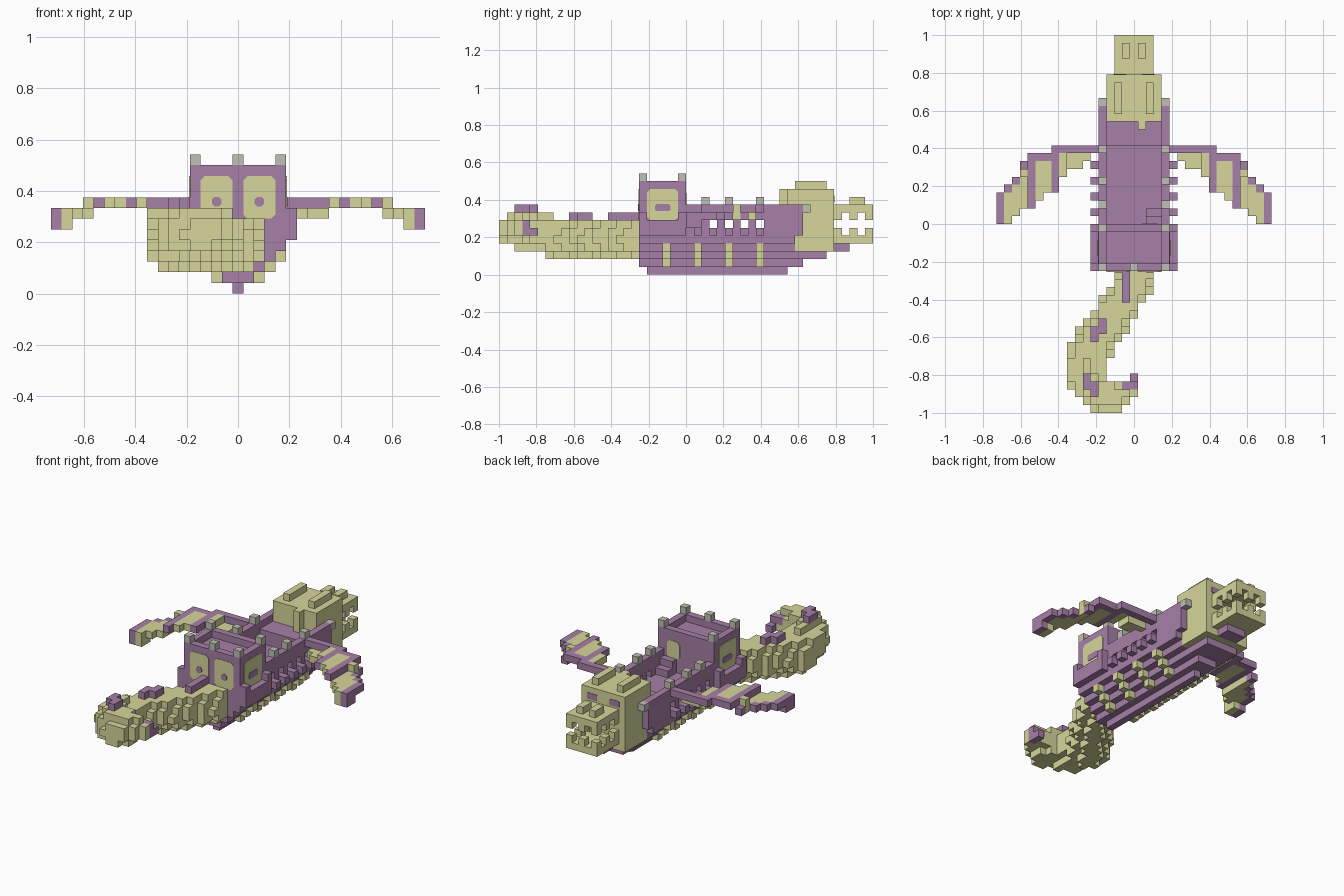
import bpy, bmesh
from mathutils import Vector

V = 1 / 24  # edge of one block
OLIVE, PURPLE, GREY = 0, 1, 2

if "Cube" in bpy.data.objects:
    bpy.data.objects.remove(bpy.data.objects["Cube"], do_unlink=True)


def material(name, rgb):
    m = bpy.data.materials.new(name)
    m.use_nodes = True
    m.diffuse_color = (*rgb, 1)
    m.node_tree.nodes["Principled BSDF"].inputs["Base Color"].default_value = (*rgb, 1)
    return m


MATS = [material("olive", (0.67, 0.67, 0.33)),
        material("purple", (0.39, 0.215, 0.39)),
        material("stone grey", (0.53, 0.53, 0.46))]


def finish(name, bm):
    mesh = bpy.data.meshes.new(name)
    bm.to_mesh(mesh)
    bm.free()
    for m in MATS:
        mesh.materials.append(m)
    obj = bpy.data.objects.new(name, mesh)
    bpy.context.collection.objects.link(obj)
    return obj


def world(p):
    return Vector((p[0] * V, (p[1] - 23.5) * V, (p[2] + 0.5) * V))


def blocks(name, cells):
    """Skin a set of coloured blocks with only its outer faces."""
    bm = bmesh.new()
    corners = {}

    def vert(p):
        if p not in corners:
            corners[p] = bm.verts.new(world(p))
        return corners[p]

    for cell, mat in cells.items():
        for axis in range(3):
            for sign in (-1, 1):
                step = list(cell)
                step[axis] += sign
                if tuple(step) in cells:
                    continue
                ring = []
                for a, b in ((-1, -1), (1, -1), (1, 1), (-1, 1)):
                    p = list(cell)
                    p[axis] += sign / 2
                    p[(axis + 1) % 3] += a / 2
                    p[(axis + 2) % 3] += b / 2
                    ring.append(vert(tuple(p)))
                face = bm.faces.new(ring if sign > 0 else ring[::-1])
                face.material_index = mat
    return finish(name, bm)


def fill(cells, xs, ys, zs, mat):
    """Fill inclusive block ranges."""
    for i in range(xs[0], xs[1] + 1):
        for j in range(ys[0], ys[1] + 1):
            for k in range(zs[0], zs[1] + 1):
                cells[i, j, k] = mat


def plate(name, centre, w, h, normal, mat, cut=0.4, raised=0.003):
    """Thin panel with clipped corners; normal is a signed x or y direction."""
    n = Vector(normal)
    up = Vector((0, 0, 1))
    side = up.cross(n)
    outline = [(w, h - cut), (w - cut, h), (cut - w, h), (-w, h - cut),
               (-w, cut - h), (cut - w, -h), (w - cut, -h), (w, cut - h)]
    bm = bmesh.new()
    base = world(centre)
    face = bm.faces.new([bm.verts.new(base + (side * a + up * b) * V) for a, b in outline])
    top = bmesh.ops.extrude_face_region(bm, geom=[face])
    bmesh.ops.translate(bm, vec=n * raised,
                        verts=[g for g in top["geom"] if isinstance(g, bmesh.types.BMVert)])
    bmesh.ops.recalc_face_normals(bm, faces=bm.faces)
    for f in bm.faces:
        f.material_index = mat
    return finish(name, bm)


# Stepped hull with keel, raised foredeck, ribs and oar studs
hull = {}
fill(hull, (0, 0), (19, 36), (0, 0), PURPLE)
for k, bow in ((1, 38), (2, 41), (3, 37), (4, 37), (5, 37)):
    half = min(k, 4)
    fill(hull, (-half, half), (18, bow), (k, k), PURPLE)
fill(hull, (-3, 3), (34, 36), (6, 7), PURPLE)
fill(hull, (-1, 1), (43, 44), (3, 3), PURPLE)
for s in (-1, 1):
    for k in (1, 2, 3):
        for j in range(21, 34, 4):
            hull[s * (k + 1), j, k] = OLIVE
    for j in range(25, 35, 2):
        hull[s * 5, j, 5] = PURPLE
blocks("hull", hull)

# Fretted side rails, bow walls, stern ledges and stone posts
for s, label in ((-1, "right"), (1, "left")):
    rail = {}
    x = (4 * s, 4 * s)
    fill(rail, x, (24, 33), (7, 8), PURPLE)
    for j in range(24, 34, 2):
        rail[4 * s, j, 6] = PURPLE
    fill(rail, x, (34, 38), (6, 8), PURPLE)
    fill(rail, x, (38, 38), (5, 5), PURPLE)
    rail[4 * s, 39, 8] = GREY
    for j in (26, 29, 33):
        rail[4 * s, j, 9] = GREY
    fill(rail, (5 * s, 5 * s), (18, 23), (5, 6), PURPLE)
    for j in (18, 23):
        rail[5 * s, j, 7] = PURPLE
    blocks(label + "_rail", rail)

# Stern castle with sunken roof, corner stones and steps
castle = {}
fill(castle, (-4, 4), (18, 23), (6, 10), PURPLE)
for i in range(-4, 5):
    for j in range(18, 24):
        if abs(i) == 4 or j in (18, 23):
            castle[i, j, 11] = PURPLE
for i in (-4, 0, 4):
    castle[i, 18, 12] = GREY
for i in (-4, 4):
    castle[i, 23, 12] = GREY
fill(castle, (2, 3), (24, 25), (6, 6), PURPLE)
fill(castle, (2, 3), (24, 24), (7, 7), PURPLE)
blocks("stern_castle", castle)

# Castle windows
for s in (-1, 1):
    plate("rear_window", (2 * s, 17.5, 8.5), 1.5, 2, (0, -1, 0), OLIVE)
    plate("rear_window_spot", (2 * s, 17.5, 8.1), 0.45, 0.45, (0, -1, 0), PURPLE, 0.25, 0.006)
    plate("side_window", (4.5 * s, 20.5, 8.5), 2, 2, (s, 0, 0), OLIVE)
    plate("side_window_bar", (4.5 * s, 20.5, 8.1), 1, 0.45, (s, 0, 0), PURPLE, 0.2, 0.006)
plate("castle_door", (2, 23.5, 8.7), 1, 1.3, (0, 1, 0), OLIVE)

# Head with brows, toothed jaws and nostrils
head = {}
fill(head, (-3, 3), (38, 42), (3, 10), OLIVE)
fill(head, (-3, 3), (37, 37), (6, 10), OLIVE)
fill(head, (1, 1), (36, 36), (8, 10), OLIVE)
for k in (4, 8):
    fill(head, (-2, 2), (43, 47), (k, k), OLIVE)
for k in (5, 7):
    for j in (43, 45, 47):
        for i in (-2, 0, 2):
            if i or j == 47:
                head[i, j, k] = OLIVE
for s in (-1, 1):
    fill(head, (2 * s, 2 * s), (38, 41), (11, 11), OLIVE)
    fill(head, (s, s), (45, 46), (9, 9), OLIVE)
    plate("eye", (1.8 * s, 42.5, 9.2), 0.8, 0.45, (0, 1, 0), PURPLE, 0.1)
blocks("head", head)

# Curled tail swept along a path of (x, y, z, radius)
path = [(0.5, 17, 4.3, 2.4), (-1.3, 14, 4.3, 2.45), (-2.6, 12, 4.3, 2.5),
        (-4.4, 9.5, 4.3, 2.5), (-6, 7, 4.3, 2.6), (-6, 4.4, 4.7, 2.5),
        (-5, 2.4, 5.1, 2.25), (-3.4, 1.6, 5.4, 2.25), (-1, 2.2, 5.8, 1.3)]
tail = {}
for a, b in zip(path, path[1:]):
    for t in range(9):
        x, y, z, r = (p + (q - p) * t / 8 for p, q in zip(a, b))
        for i in range(-8, 4):
            for j in range(0, 18):
                for k in range(1, 9):
                    if (i - x) ** 2 + (j - y) ** 2 + (k - z) ** 2 <= r * r:
                        tail[i, j, k] = OLIVE
fill(tail, (-1, -1), (14, 17), (7, 7), PURPLE)
fill(tail, (-5, -5), (9, 10), (7, 7), PURPLE)
fill(tail, (-4, -4), (10, 11), (7, 7), PURPLE)
fill(tail, (-6, -6), (3, 4), (8, 8), PURPLE)
fill(tail, (-5, -5), (2, 3), (8, 8), PURPLE)
fill(tail, (0, 0), (3, 3), (5, 6), PURPLE)
fill(tail, (0, 0), (4, 4), (5, 5), PURPLE)
fill(tail, (-1, -1), (3, 3), (6, 6), PURPLE)
blocks("tail", tail)

# Swept wings: leading and trailing row for each column from the hull outwards
lead = [33] * 6 + [32] * 3 + [31, 29, 28, 27]
trail = [33, 32, 31, 31, 30, 28, 28, 27, 26, 26, 25, 24, 24]
for s, label in ((-1, "right"), (1, "left")):
    wing = {}
    for n, (hi, lo) in enumerate(zip(lead, trail)):
        i = n + 5
        for j in range(lo, hi + 1):
            edge = j == hi or i in (10, 13, 17)
            inner = i < 9 and not edge  # the root membrane hangs one block lower
            k = 7 if inner or i > 13 else 8
            wing[s * i, j, k] = PURPLE if edge else OLIVE
            if i > 15 and j < 26:
                wing[s * i, j, 6] = PURPLE if edge else OLIVE
    wing[s * 14, 30, 8] = OLIVE
    blocks(label + "_wing", wing)
